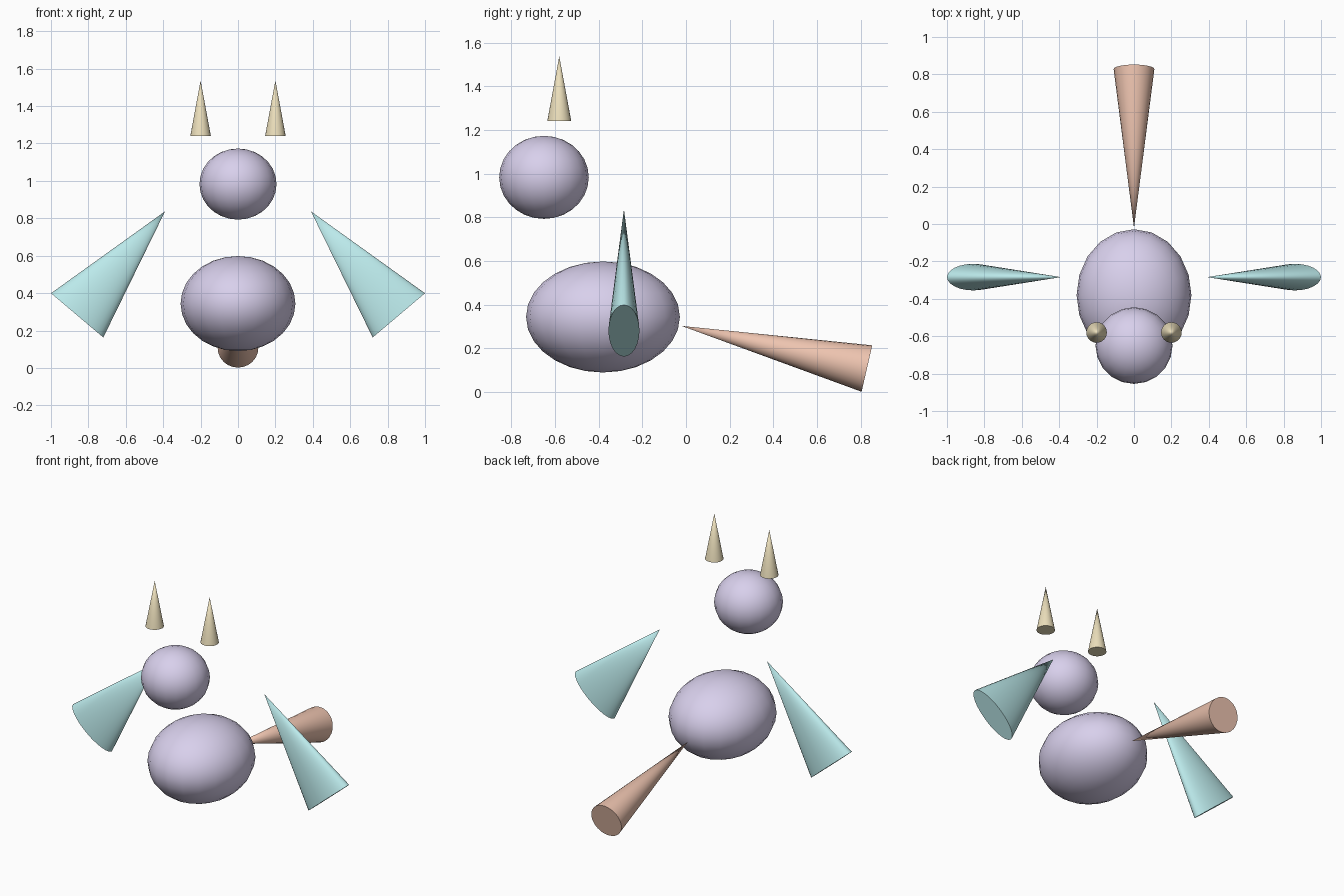
import bpy
from math import atan2
from mathutils import Vector

if "Cube" in bpy.data.objects:
    bpy.data.objects.remove(bpy.data.objects["Cube"])


def material(name, rgb):
    m = bpy.data.materials.new(name)
    m.diffuse_color = (*rgb, 1)
    m.use_nodes = True
    m.node_tree.nodes["Principled BSDF"].inputs["Base Color"].default_value = m.diffuse_color
    return m


LAVENDER = material("lavender", (0.69, 0.63, 0.84))
AQUA = material("aqua", (0.50, 0.82, 0.83))
SALMON = material("salmon", (0.85, 0.55, 0.43))
CREAM = material("cream", (0.84, 0.74, 0.50))


def finish(name, mat):
    ob = bpy.context.object
    ob.name = name
    ob.data.materials.append(mat)
    bpy.ops.object.shade_smooth_by_angle()
    return ob


def ball(name, centre, radii, mat):
    bpy.ops.mesh.primitive_uv_sphere_add(segments=20, ring_count=14, radius=1, location=centre)
    bpy.context.object.scale = radii
    finish(name, mat)


def spike(name, base, tip, rx, ry, mat):
    """Elliptic cone from base centre to tip, tilted within the xz or yz plane."""
    base, tip = Vector(base), Vector(tip)
    d = tip - base
    rot = (atan2(-d.y, d.z), 0, 0) if abs(d.y) > abs(d.x) else (0, atan2(d.x, d.z), 0)
    bpy.ops.mesh.primitive_cone_add(vertices=24, radius1=1, radius2=0, depth=d.length,
                                    location=(base + tip) / 2, rotation=rot)
    bpy.context.object.scale = (rx, ry, 1)
    finish(name, mat)


# Rounded body and head
ball("body", (0, -0.38, 0.344), (0.307, 0.352, 0.254), LAVENDER)
ball("head", (0, -0.65, 0.983), (0.206, 0.205, 0.19), LAVENDER)

# Tail widening towards the rear
spike("tail", (0, 0.828, 0.108), (0, -0.02, 0.303), 0.109, 0.109, SALMON)

# Paired wings and horns
for side, s in (("left", -1), ("right", 1)):
    spike(side + "_wing", (s * 0.86, -0.284, 0.281), (s * 0.39, -0.284, 0.837), 0.183, 0.071, AQUA)
    spike(side + "_horn", (s * 0.2, -0.58, 1.24), (s * 0.2, -0.58, 1.537), 0.055, 0.055, CREAM)
